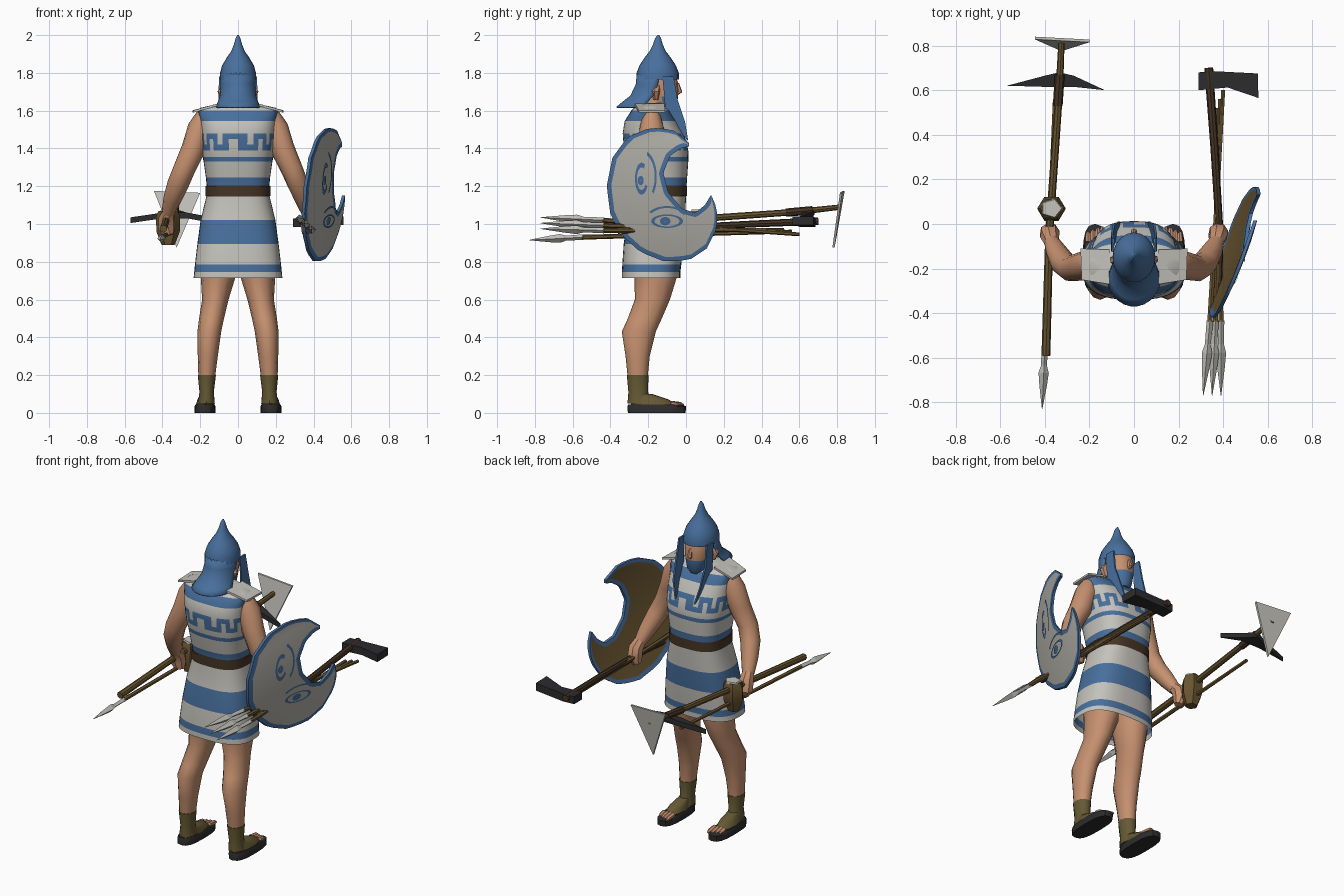
import bpy, bmesh, math
from mathutils import Vector

cube = bpy.data.objects.get("Cube")
if cube:
    bpy.data.objects.remove(cube, do_unlink=True)


def material(name, *rgb):
    m = bpy.data.materials.new(name)
    m.use_nodes = True
    m.diffuse_color = (*rgb, 1)
    m.node_tree.nodes["Principled BSDF"].inputs["Base Color"].default_value = (*rgb, 1)
    return m


BLUE = material("blue", .065, .16, .34)
WHITE = material("off white", .55, .54, .5)
SKIN = material("skin", .56, .28, .16)
WOOD = material("wood", .14, .09, .03)
LEATHER = material("dark leather", .06, .035, .018)
OLIVE = material("sandal olive", .13, .1, .035)
BLACK = material("blackened iron", .025, .025, .027)
GREY = material("shield grey", .45, .44, .4)


def build(name, verts, faces, mats, rule=None, smooth=True):
    """Make an object; rule(face, index) picks the material slot."""
    bm = bmesh.new()
    vs = [bm.verts.new(v) for v in verts]
    for i, f in enumerate(faces):
        face = bm.faces.new([vs[k] for k in f])
        face.material_index = rule(face, i) if rule else 0
    bmesh.ops.remove_doubles(bm, verts=bm.verts, dist=.0002)
    bmesh.ops.recalc_face_normals(bm, faces=bm.faces)
    mesh = bpy.data.meshes.new(name)
    bm.to_mesh(mesh)
    bm.free()
    for m in mats:
        mesh.materials.append(m)
    ob = bpy.data.objects.new(name, mesh)
    bpy.context.collection.objects.link(ob)
    if smooth:
        bpy.ops.object.select_all(action='DESELECT')
        ob.select_set(True)
        bpy.context.view_layer.objects.active = ob
        bpy.ops.object.shade_smooth_by_angle(angle=math.radians(40))
    return ob


def skin_rings(rings, closed=True, caps=(True, True)):
    n = len(rings[0])
    faces = [(r*n + k, r*n + (k+1) % n, (r+1)*n + (k+1) % n, (r+1)*n + k)
             for r in range(len(rings)-1) for k in range(n if closed else n-1)]
    if caps[0]:
        faces.append(tuple(range(n)))
    if caps[1]:
        faces.append(tuple(range((len(rings)-1)*n, len(rings)*n)))
    return [v for r in rings for v in r], faces


def loft(name, sections, mats, n=16, power=2, rule=None, caps=(True, True), arc=None):
    """Stack horizontal rounded sections (cx, cy, z, rx, ry)."""
    a0, a1 = arc or (0, 2*math.pi)
    rings = []
    for cx, cy, z, rx, ry in sections:
        ring = []
        for k in range(n):
            a = a0 + (a1-a0)*k/(n-1 if arc else n)
            c, s = math.cos(a), math.sin(a)
            ring.append((cx + rx*math.copysign(abs(c)**(2/power), c),
                         cy + ry*math.copysign(abs(s)**(2/power), s), z))
        rings.append(ring)
    return build(name, *skin_rings(rings, not arc, caps), mats, rule)


def tube(name, path, mat, n=8, smooth=True):
    """Sweep round sections along points (x, y, z, radius)."""
    pts = [Vector(p[:3]) for p in path]
    rings = []
    for i, p in enumerate(path):
        d = pts[min(i+1, len(pts)-1)] - pts[max(i-1, 0)]
        side = d.cross(Vector((1, .2, 0))).normalized()
        up = d.cross(side).normalized()
        rings.append([pts[i] + p[3]*(math.cos(a)*side + math.sin(a)*up)
                      for a in (2*math.pi*k/n for k in range(n))])
    return build(name, *skin_rings(rings), [mat], smooth=smooth)


def prism(name, outline, offset, mat):
    a = [Vector(p) for p in outline]
    return build(name, *skin_rings([a, [p + Vector(offset) for p in a]]), [mat], smooth=False)


# Tunic: (z, half width, back y, front y) with stripes chosen by height
profile = [(.715, .235, -.34, -.03), (.745, .232, -.34, -.03), (.785, .228, -.337, -.025),
           (.895, .215, -.33, -.015), (1.02, .198, -.31, -.005), (1.145, .168, -.29, 0),
           (1.205, .166, -.29, .003), (1.245, .17, -.3, .006), (1.33, .182, -.315, .012),
           (1.355, .187, -.32, .013), (1.39, .19, -.327, .012), (1.42, .193, -.33, .006),
           (1.45, .195, -.333, -.002), (1.48, .196, -.335, -.015), (1.545, .2, -.325, -.05),
           (1.6, .212, -.29, -.085), (1.615, .2, -.275, -.105), (1.64, .09, -.23, -.12)]
COLUMNS = 40
bands = [1, 0, 1, 0, 1, 2, 0, 1, 0, 1, None, None, None, 1, 0, 1, 1]


def tunic_colour(face, i):
    row, col = divmod(i, COLUMNS)
    if row >= len(bands):
        return 1
    if bands[row] is not None:
        return bands[row]
    on = {0: True, 1: row == 12, 2: True, 3: row == 10}[col % 4]
    return 0 if on else 1


loft("tunic", [(0, (b+f)/2, z, w, (f-b)/2) for z, w, b, f in profile],
     [BLUE, WHITE, LEATHER], COLUMNS, 2.7, tunic_colour, (False, True))
loft("belt", [(0, -.145, z, .172, .151) for z in (1.148, 1.202)], [LEATHER], COLUMNS, 2.7,
     caps=(False, False))

# Head with a blue beard, neck and nose
loft("neck", [(0, -.17, 1.56, .07, .075), (0, -.15, 1.7, .055, .065)], [SKIN])
loft("head", [(0, -.1, 1.585, .03, .035), (0, -.115, 1.61, .055, .065), (0, -.13, 1.675, .07, .088),
              (0, -.14, 1.75, .077, .098), (0, -.15, 1.84, .06, .07)], [SKIN, BLUE], 16, 2.2,
     lambda f, i: int(f.calc_center_median().z < 1.67 and f.calc_center_median().y > -.11))
tube("nose", [(0, -.045, 1.745, .008), (0, -.034, 1.7, .015), (0, -.05, 1.685, .006)], SKIN, 6)

# Helmet: pointed dome, flared neck guard and hanging cheek flaps
loft("helmet_dome", [(0, -.15, 1.765, .096, .112), (0, -.15, 1.8, .095, .112), (0, -.15, 1.84, .084, .096),
                     (0, -.15, 1.88, .06, .07), (0, -.15, 1.915, .036, .043), (0, -.149, 1.95, .022, .026),
                     (0, -.148, 1.985, .012, .015), (0, -.146, 2, .004, .005)], [BLUE], 20, caps=(False, True))
guard = loft("neck_guard", [(0, -.15, 1.8, .094, .111), (0, -.155, 1.74, .093, .112),
                            (0, -.18, 1.68, .096, .115), (0, -.215, 1.645, .108, .125),
                            (0, -.235, 1.62, .122, .135)],
             [BLUE], 14, caps=(False, False), arc=(math.pi*.98, math.pi*2.02))
mod = guard.modifiers.new("thickness", 'SOLIDIFY')
mod.thickness = .008
for side, s in (("left", 1), ("right", -1)):
    flap = [(.09, -.125, 1.78), (.088, -.065, 1.78), (.094, -.045, 1.66), (.086, -.005, 1.54),
            (.06, .012, 1.44), (.074, -.045, 1.5), (.092, -.11, 1.6), (.094, -.115, 1.68)]
    prism(side + "_cheek_flap", [(s*x, y, z) for x, y, z in flap], (s*.01, 0, 0), BLUE)
    tube(side + "_ear", [(s*.07, -.155, 1.73, .018), (s*.088, -.16, 1.7, .022),
                         (s*.075, -.16, 1.66, .014)], SKIN, 6)
    # Shoulder flap, arm and hand
    prism(side + "_shoulder_flap", [(s*.11, -.27, 1.625), (s*.235, -.25, 1.59), (s*.24, -.11, 1.59),
                                    (s*.11, -.115, 1.625)], (0, 0, .012), WHITE)
    tube(side + "_arm", [(s*x, y, z, r) for x, y, z, r in (
        (.175, -.18, 1.58, .045), (.2, -.18, 1.51, .066), (.235, -.19, 1.4, .064),
        (.285, -.2, 1.29, .058), (.318, -.175, 1.21, .057), (.348, -.125, 1.13, .048),
        (.37, -.08, 1.06, .035))], SKIN, 10)
    tube(side + "_hand", [(s*.368, -.085, 1.07, .033), (s*.378, -.05, 1.03, .044),
                          (s*.378, -.04, .98, .046), (s*.365, -.045, .94, .028)], SKIN, 8)
    # Leg and sandal
    loft(side + "_leg", [(s*.105, -.17, .9, .09, .12), (s*.105, -.16, .72, .092, .112),
                         (s*.12, -.178, .6, .07, .093), (s*.14, -.218, .5, .066, .09),
                         (s*.152, -.25, .43, .063, .09), (s*.16, -.256, .3, .053, .064),
                         (s*.165, -.256, .2, .045, .054), (s*.166, -.25, .1, .034, .046)], [SKIN], 12)
    loft(side + "_ankle_wrap", [(s*.165, -.256, .2, .048, .057), (s*.166, -.253, .11, .038, .052),
                                (s*.168, -.245, .05, .045, .065)], [OLIVE], 12)
    loft(side + "_sole", [(s*.175, -.155, 0, .055, .153), (s*.175, -.155, .035, .055, .155),
                          (s*.175, -.165, .045, .05, .14)], [BLACK], 16, 2.8)
    loft(side + "_sandal_upper", [(s*.174, -.17, .04, .05, .12), (s*.172, -.19, .07, .043, .1),
                                  (s*.168, -.235, .1, .03, .055)], [OLIVE], 12)
    for k in range(4):
        x = s*(.142 + .021*k)
        tube(side + "_toe_%d" % (k+1), [(x, -.08, .05, .014), (x, -.03-.008*k, .045, .013),
                                        (x, -.012-.008*k, .04, .006)], SKIN, 6)


# Crescent shield: a gently domed, tilted sheet
def on_shield(y, z, lift=0):
    bulge = .04*max(0, 1 - ((y+.13)**2 + (z-1.14)**2)/.125)
    return Vector((.455 + .37*(y+.1) + .14*(z-1.15) + bulge + lift, y, z))


def resample(points, n):
    pts = [Vector(p) for p in points]
    lens = [(b-a).length for a, b in zip(pts, pts[1:])]
    out = []
    for k in range(n):
        d, i = sum(lens)*k/(n-1), 0
        while i < len(lens)-1 and d > lens[i]:
            d -= lens[i]
            i += 1
        out.append(pts[i].lerp(pts[i+1], min(1, d/lens[i])))
    return out


outer = resample([(.015, 1.43), (-.07, 1.5), (-.19, 1.51), (-.31, 1.46), (-.39, 1.35), (-.42, 1.2),
                  (-.4, 1.05), (-.34, .94), (-.24, .85), (-.11, .8), (.02, .81), (.11, .87),
                  (.165, .98), (.165, 1.08), (.135, 1.15)], 36)
inner = resample([(.015, 1.41), (-.03, 1.4), (-.085, 1.36), (-.12, 1.27), (-.095, 1.17),
                  (-.02, 1.08), (.05, 1.06), (.1, 1.1), (.13, 1.15)], 36)
stations = []
for o, i in zip(outer, inner):
    t = min(.45, .024/max((i-o).length, .001))
    flat = [o.lerp(i, f) for f in (0, t, .35 if t < .35 else t, .65 if t < .35 else 1-t, 1-t, 1)]
    stations.append([on_shield(*p, .008) for p in flat] + [on_shield(*p, -.008) for p in reversed(flat)])
build("shield", *skin_rings(stations, True, (True, True)), [BLUE, GREY, WOOD],
      lambda f, i: {1: 1, 2: 1, 3: 1, 7: 2, 8: 2, 9: 2}.get(i % 12, 0) if i < 35*12 else 0)


# Painted eye marks on the shield
def mark(name, cy, cz, ry, rz, inside, a0=0, a1=360, n=20):
    rings = []
    for k in range(n+1):
        a = math.radians(a0 + (a1-a0)*k/n)
        rings.append([on_shield(cy + ry*f*math.cos(a), cz + rz*f*math.sin(a), .012) for f in (inside, 1)])
    build(name, *skin_rings(rings, False, (False, False)), [BLUE], smooth=False)


mark("lower_eye_outline", -.1, 1.015, .085, .036, .78)
mark("lower_eye_pupil", -.11, 1.015, .028, .022, .1)
mark("lower_brow", -.1, 1.03, .11, .065, .84, 20, 150)
mark("upper_eye_outline", -.235, 1.24, .035, .085, .7, 60, 330)
mark("upper_eye_pupil", -.24, 1.23, .016, .025, .1)
mark("upper_brow", -.23, 1.25, .075, .14, .86, -40, 70)


# Javelins
def javelin(name, butt, neck, tip):
    a, b = Vector(neck), Vector(tip)
    tube(name + "_shaft", [(*butt, .01), (*neck, .013)], WOOD, 6)
    tube(name + "_head", [(*a.lerp(b, f), r) for f, r in
                          ((-.02, .015), (.3, .013), (.42, .023), (.62, .017), (1, .001))], WHITE, 4, False)


for k in range(3):
    javelin("left_javelin_%d" % (k+1), (.4-.014*k, .6-.04*k, .945+.012*k),
            (.34+.025*k, -.44, 1.02-.027*k), (.31+.04*k, -.77, 1.035-.03*k))
javelin("right_javelin", (-.355, .56, .96), (-.4, -.55, .93), (-.412, -.83, .915))

# Axe in the left hand
tube("axe_shaft", [(.335, .7, 1.015, .02), (.36, .35, 1, .018), (.385, -.05, .98, .017),
                   (.375, -.36, .965, .017)], LEATHER, 8)
prism("axe_head", [(.29, .6, .983), (.29, .68, .983), (.36, .685, .983), (.555, .675, .995),
                   (.558, .565, .995), (.42, .612, .983)], (0, 0, .046), BLACK)

# Pick and triangular blade on the pole in the right hand
tube("pick_pole", [(-.395, -.59, .975, .02), (-.38, -.04, 1.02, .018), (-.335, .6, 1.065, .017),
                   (-.325, .82, 1.09, .014)], WOOD, 8)
tube("pick_lashing", [(-.342, .53, 1.06, .022), (-.333, .67, 1.073, .022)], LEATHER, 8)
prism("pick_bar", [(-.57, .62, 1.005), (-.4, .665, 1.03), (-.335, .68, 1.05), (-.27, .665, 1.03),
                   (-.13, .6, 1.005), (-.27, .615, 1.03), (-.4, .615, 1.03)], (0, 0, .03), BLACK)
prism("triangle_blade", [(-.445, .828, 1.175), (-.2, .815, 1.165), (-.325, .775, .875)],
      (0, .012, 0), WHITE)

# Faceted pommel with a pale cap
loft("pommel", [(-.37, .06, .89, .035, .035), (-.37, .065, .96, .062, .06), (-.37, .07, 1.04, .064, .06),
                (-.37, .07, 1.07, .05, .045)], [WOOD], 6)
loft("pommel_cap", [(-.37, .07, 1.068, .052, .047), (-.37, .07, 1.077, .046, .042)], [WHITE], 5)
